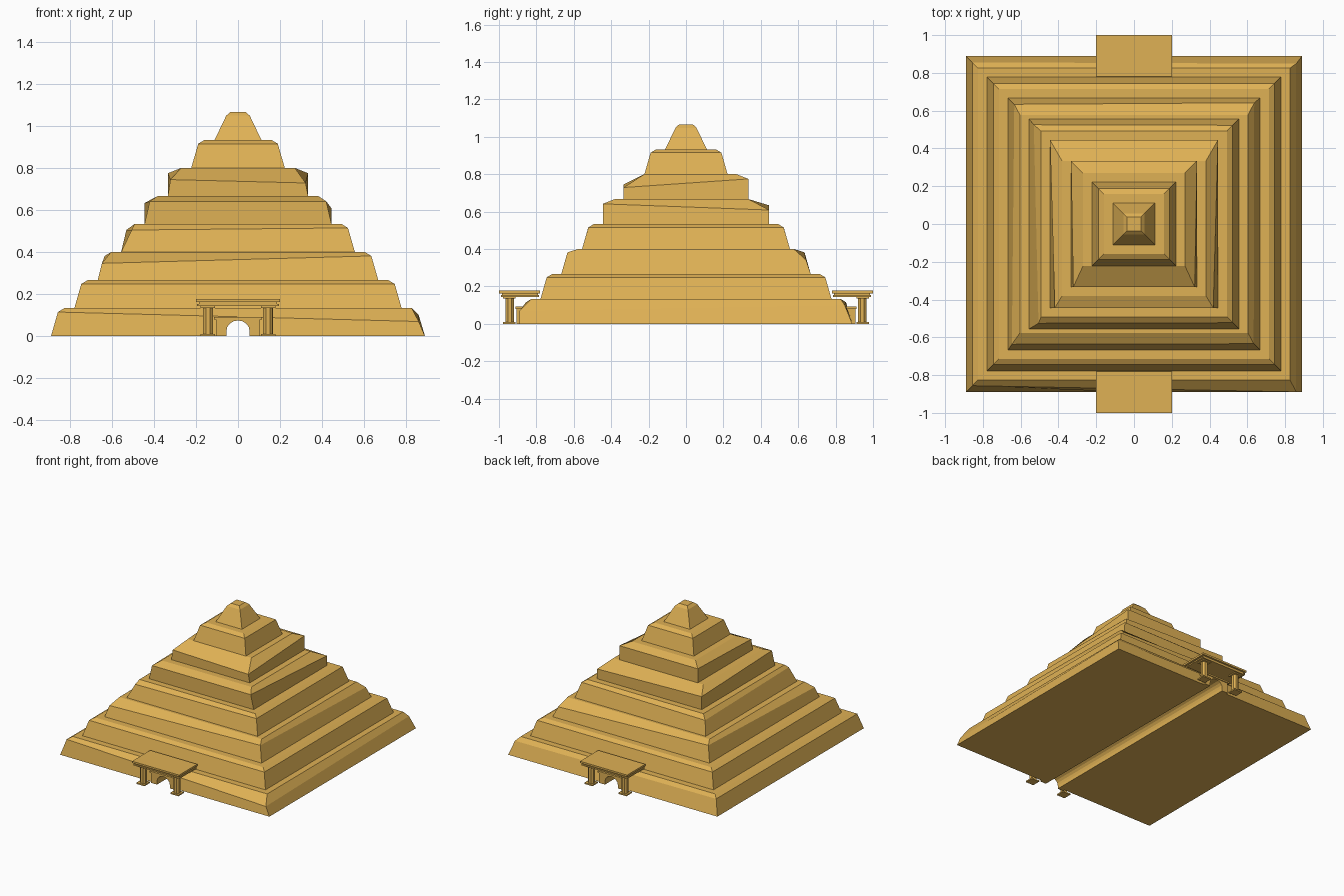
import bpy, bmesh, math

cube = bpy.data.objects.get("Cube")
if cube:
    bpy.data.objects.remove(cube, do_unlink=True)

STEP = 1 / 9          # tier inset
RISE = 0.1333         # tier height

sand = bpy.data.materials.new("sandstone")
sand.use_nodes = True
sand.diffuse_color = (0.74, 0.44, 0.09, 1)
sand.node_tree.nodes["Principled BSDF"].inputs["Base Color"].default_value = (0.74, 0.44, 0.09, 1)


def finish(name, bm):
    bmesh.ops.recalc_face_normals(bm, faces=bm.faces)
    mesh = bpy.data.meshes.new(name)
    bm.to_mesh(mesh)
    bm.free()
    mesh.materials.append(sand)
    obj = bpy.data.objects.new(name, mesh)
    bpy.context.scene.collection.objects.link(obj)
    return obj


def loft(name, rings):
    """Closed solid through rings of equal point count."""
    bm = bmesh.new()
    loops = [[bm.verts.new(p) for p in ring] for ring in rings]
    for low, high in zip(loops, loops[1:]):
        for i in range(len(low)):
            j = (i + 1) % len(low)
            bm.faces.new((low[i], low[j], high[j], high[i]))
    bm.faces.new(loops[0][::-1])
    bm.faces.new(loops[-1])
    return finish(name, bm)


def box(name, x0, x1, y0, y1, z0, z1):
    return loft(name, [[(x0, y0, z), (x1, y0, z), (x1, y1, z), (x0, y1, z)] for z in (z0, z1)])


CORNERS = {"front_right": (-1, -1), "front_left": (1, -1), "back_left": (1, 1), "back_right": (-1, 1)}

# Worn shoulder corners: x inset, y inset, height above the tier base
WORN = {
    0: {"front_left": (0.03, 0, 0.07), "back_left": (0.03, 0.04, 0.1)},
    2: {"front_right": (0.02, 0.03, 0.08), "back_left": (0.03, 0.025, 0.075)},
    3: {"front_right": (0.05, 0.03, 0.105), "back_right": (0.025, 0.03, 0.105)},
    4: {"front_right": (0.025, 0, 0.108), "front_left": (0.025, 0, 0.108),
        "back_left": (0, 0, 0.075), "back_right": (0, 0, 0.1)},
    5: {"front_right": (0.012, 0, 0.078), "front_left": (0.012, 0, 0.062),
        "back_left": (0, 0, 0.108), "back_right": (0, 0, 0.108)},
}
# Top edge inset at front and back where it differs from the usual
TOP_FRONT = {5: 0.11, 2: 0.09}
TOP_BACK = {4: 0.11, 2: 0.09}


def make_tier(i):
    half, z = (8 - i) * STEP, i * RISE
    shoulder, top = (0.055, 0.075) if i == 7 else (0.033, 0.063)
    base_ring, mid_ring, top_ring = [], [], []
    for key, (sx, sy) in CORNERS.items():
        dx, dy, dz = WORN.get(i, {}).get(key, (shoulder, shoulder, 0.115))
        ty = (TOP_FRONT if sy < 0 else TOP_BACK).get(i, top)
        base_ring.append((sx * half, sy * half, z))
        mid_ring.append((sx * (half - dx), sy * (half - dy), z + dz))
        top_ring.append((sx * (half - top), sy * (half - ty), z + RISE))
    return loft(f"tier_{i + 1}", [base_ring, mid_ring, top_ring])


tiers = [make_tier(i) for i in range(8)]
tunnelled = [tiers[0]]

# Porticos at front and back
for side, s in (("front", -1), ("back", 1)):
    def part(name, x0, x1, near, far, z0, z1):
        y0, y1 = sorted((s * near, s * far))
        return box(f"{side}_{name}", x0, x1, y0, y1, z0, z1)

    part("roof_slab", -0.2, 0.2, 0.78, 1.0, 0.163, 0.177)
    part("roof_neck", -0.185, 0.185, 0.79, 0.985, 0.153, 0.163)
    part("roof_beam", -0.195, 0.195, 0.785, 0.99, 0.143, 0.153)
    tunnelled.append(part("doorway", -0.105, 0.105, 0.82, 0.905, 0, 0.08))
    part("door_lintel", -0.115, 0.115, 0.82, 0.912, 0.08, 0.092)
    for hand, h in (("left", 1), ("right", -1)):
        x0, x1 = sorted((h * 0.11, h * 0.178))
        part(f"{hand}_column_base", x0, x1, 0.912, 0.978, 0, 0.01)
        part(f"{hand}_column_capital", x0, x1, 0.912, 0.978, 0.135, 0.143)
        ring = [(h * 0.142 + 0.025 * math.cos(math.radians(a)),
                 s * 0.942 + 0.025 * math.sin(math.radians(a))) for a in range(22, 382, 45)]
        loft(f"{side}_{hand}_column", [[(x, y, z) for x, y in ring] for z in (0.01, 0.135)])

# Arched passage cut straight through the base
arch = [(-0.055, -0.1), (0.055, -0.1)]
arch += [(0.055 * math.cos(math.pi * k / 8), 0.025 + 0.05 * math.sin(math.pi * k / 8)) for k in range(9)]
cutter = loft("passage_cutter", [[(x, y, z) for x, z in arch] for y in (-1.2, 1.2)])
cutter.hide_render = True
for obj in tunnelled:
    mod = obj.modifiers.new("passage", "BOOLEAN")
    mod.object = cutter
    mod.operation = "DIFFERENCE"
    mod.solver = "EXACT"
bpy.context.view_layer.update()
graph = bpy.context.evaluated_depsgraph_get()
for obj in tunnelled:
    cut = bpy.data.meshes.new_from_object(obj.evaluated_get(graph))
    obj.modifiers.clear()
    obj.data = cut
bpy.data.objects.remove(cutter, do_unlink=True)
